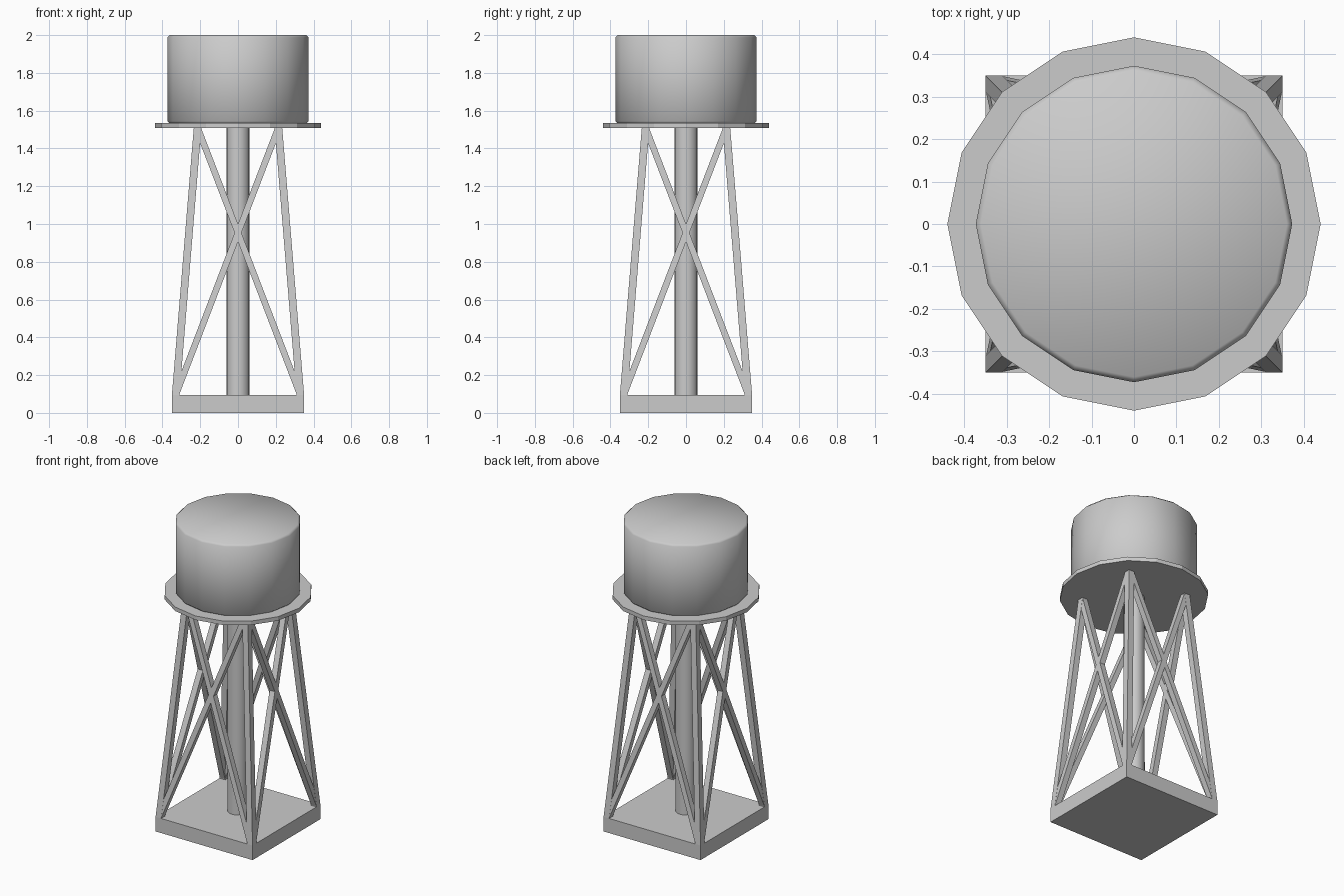
import bpy, bmesh
from math import radians
from mathutils import Vector, Matrix

if "Cube" in bpy.data.objects:
    bpy.data.objects.remove(bpy.data.objects["Cube"])


def finish(name, bm):
    bmesh.ops.recalc_face_normals(bm, faces=bm.faces)
    mesh = bpy.data.meshes.new(name)
    bm.to_mesh(mesh)
    bm.free()
    obj = bpy.data.objects.new(name, mesh)
    bpy.context.collection.objects.link(obj)
    return obj


def cylinder(name, radius, z0, z1, sides=16, bevel=0.0, smooth_angle=None):
    bm = bmesh.new()
    # first vertex lies on an axis, so opposite corners line up with x and y
    rings = [[bm.verts.new(Matrix.Rotation(radians(360 * i / sides), 3, 'Z') @ Vector((radius, 0, z)))
              for i in range(sides)] for z in (z0, z1)]
    bm.faces.new(rings[0][::-1])
    bm.faces.new(rings[1])
    for i in range(sides):
        j = (i + 1) % sides
        bm.faces.new((rings[0][i], rings[0][j], rings[1][j], rings[1][i]))
    if bevel:
        rims = [e for e in bm.edges if abs(e.verts[0].co.z - e.verts[1].co.z) < 1e-5]
        bmesh.ops.bevel(bm, geom=rims, offset=bevel, segments=1, affect='EDGES')
    obj = finish(name, bm)
    if smooth_angle:
        bpy.ops.object.select_all(action='DESELECT')
        obj.select_set(True)
        bpy.context.view_layer.objects.active = obj
        bpy.ops.object.shade_smooth_by_angle(angle=radians(smooth_angle))
    return obj


def strut(name, start, end, wx, wy, turn):
    # slanted bar with a horizontal rectangular section, turned about z
    bm = bmesh.new()
    corners = ((-1, -1), (1, -1), (1, 1), (-1, 1))
    rot = Matrix.Rotation(turn, 3, 'Z')
    lo, hi = [[bm.verts.new(rot @ (Vector(p) + Vector((sx * wx / 2, sy * wy / 2, 0))))
               for sx, sy in corners] for p in (start, end)]
    bm.faces.new(lo[::-1])
    bm.faces.new(hi)
    for i in range(4):
        j = (i + 1) % 4
        bm.faces.new((lo[i], lo[j], hi[j], hi[i]))
    return finish(name, bm)


# Square footing
bm = bmesh.new()
bmesh.ops.create_cube(bm, size=1, matrix=Matrix.Translation((0, 0, 0.0475)) @ Matrix.Diagonal((0.7, 0.7, 0.095, 1)))
finish("base_slab", bm)

# Centre pipe, platform and tank
cylinder("centre_pipe", 0.062, 0.09, 1.515, smooth_angle=30)
cylinder("platform", 0.44, 1.508, 1.534)
cylinder("tank", 0.373, 1.532, 2.0, bevel=0.012, smooth_angle=60)

# Four leaning legs, each with a crossed pair of braces on the adjoining side
LOW, HIGH, Z0, Z1 = 0.33, 0.214, 0.094, 1.51
for k in range(4):
    turn = radians(90 * k)
    strut(f"leg_{k + 1}", (-LOW, -LOW, Z0), (-HIGH, -HIGH, Z1), 0.04, 0.04, turn)
    for side, s in (("a", 1), ("b", -1)):
        strut(f"brace_{k + 1}{side}", (-s * LOW, -LOW, Z0), (s * HIGH, -HIGH, Z1), 0.036, 0.038, turn)
